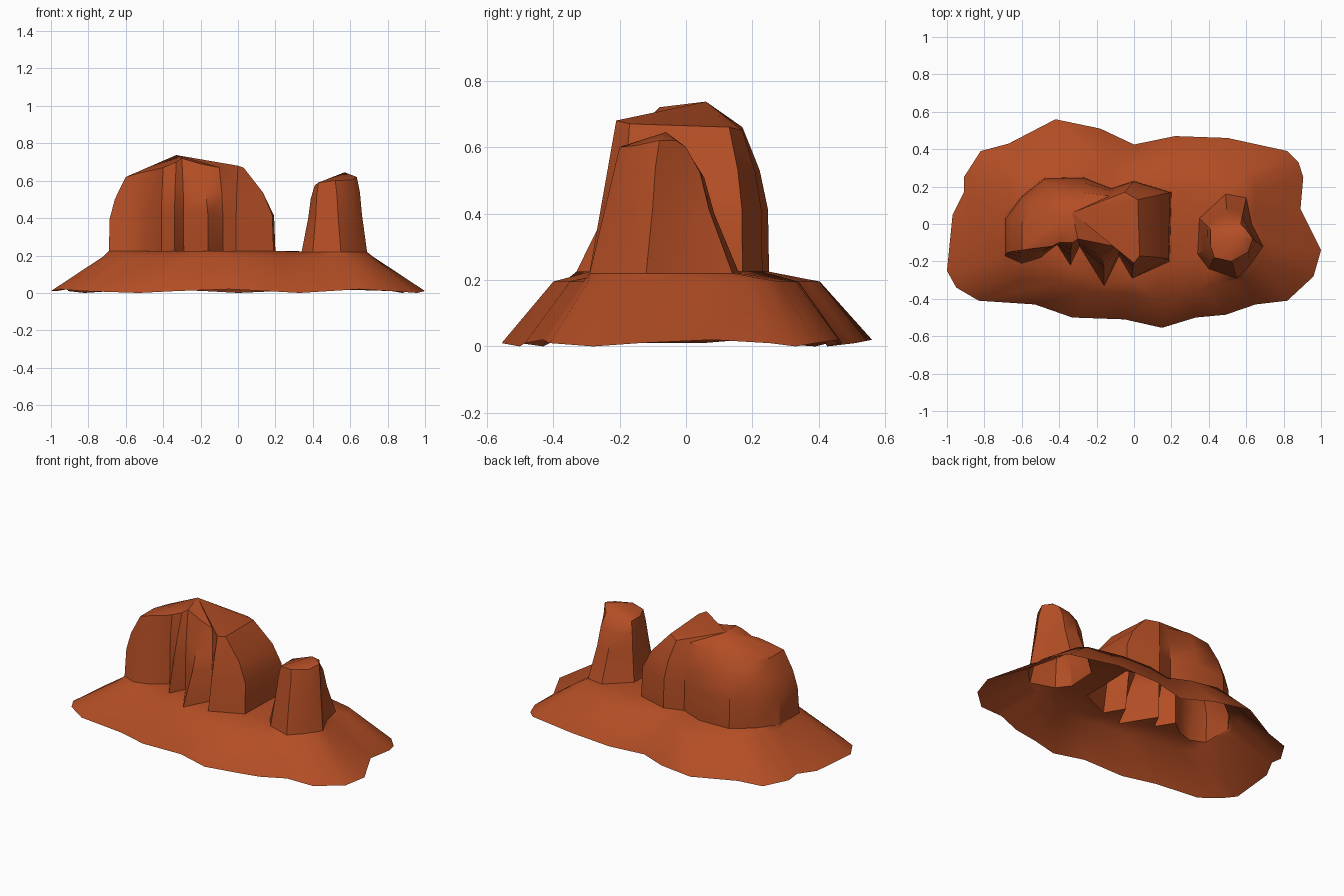
import bpy, bmesh, math

rock = bpy.data.materials.new("red_rock")
rock.diffuse_color = (0.45, 0.075, 0.018, 1)


def loft(bm, rings):
    """Skin counter-clockwise rings from bottom to top, return the vertex rings."""
    vr = [[bm.verts.new(p) for p in r] for r in rings]
    for a, b in zip(vr, vr[1:]):
        n = len(a)
        for i in range(n):
            j = (i + 1) % n
            bm.faces.new((a[i], a[j], b[j], b[i]))
    return vr


def finish(bm, name, angle):
    mesh = bpy.data.meshes.new(name)
    bm.to_mesh(mesh)
    bm.free()
    mesh.materials.append(rock)
    for p in mesh.polygons:
        p.use_smooth = True
    mesh.set_sharp_from_angle(angle=math.radians(angle))
    ob = bpy.data.objects.new(name, mesh)
    bpy.context.collection.objects.link(ob)


def tower(name, pts, foot_z, steps, apex):
    """Rock column: foot x, y -> crown x, y, z, with bulging rings between."""
    rings = []
    for t, f in [(0, 0)] + steps + [(1, 1)]:
        ring = []
        for x, y, u, v, z in pts:
            g = t if y < -0.15 else f      # front ribs run straight
            ring.append((x + (u - x) * f, y + (v - y) * g, foot_z + (z - foot_z) * t))
        rings.append(ring)
    bm = bmesh.new()
    top = loft(bm, rings)[-1]
    tip = bm.verts.new(apex)
    for i, v in enumerate(top):
        bm.faces.new((v, top[(i + 1) % len(top)], tip))
    finish(bm, name, 35)
    return rings[0]


# Wide fluted butte
butte_foot = tower("butte", [
    (-0.69, -0.17, -0.60, -0.14, 0.62), (-0.60, -0.21, -0.53, -0.13, 0.64),
    (-0.50, -0.18, -0.44, -0.12, 0.66), (-0.41, -0.11, -0.40, -0.10, 0.67),
    (-0.34, -0.22, -0.33, -0.10, 0.70), (-0.29, -0.12, -0.30, -0.08, 0.72),
    (-0.16, -0.33, -0.20, -0.10, 0.69), (-0.08, -0.17, -0.10, -0.12, 0.67),
    (-0.01, -0.29, 0.00, -0.21, 0.68), (0.19, -0.20, 0.03, -0.17, 0.67),
    (0.20, 0.17, 0.02, 0.13, 0.66), (0.00, 0.23, -0.05, 0.17, 0.65),
    (-0.12, 0.19, -0.13, 0.15, 0.65), (-0.27, 0.25, -0.28, 0.17, 0.66),
    (-0.48, 0.245, -0.43, 0.16, 0.65), (-0.60, 0.15, -0.55, 0.08, 0.63),
    (-0.69, 0.03, -0.60, 0.00, 0.62),
], 0.225, [(0.43, 0.04), (0.7, 0.35)], (-0.33, 0.06, 0.737))

# Narrow spire
spire_foot = tower("spire", [
    (0.34, -0.16, 0.41, -0.12, 0.575), (0.40, -0.24, 0.43, -0.18, 0.59),
    (0.55, -0.29, 0.52, -0.20, 0.60), (0.62, -0.22, 0.61, -0.15, 0.605),
    (0.69, -0.12, 0.635, -0.08, 0.62), (0.63, 0.00, 0.60, -0.03, 0.62),
    (0.60, 0.14, 0.57, 0.00, 0.60), (0.49, 0.16, 0.50, 0.01, 0.58),
    (0.35, 0.03, 0.41, -0.03, 0.575),
], 0.22, [(0.5, 0.5), (0.8, 0.7)], (0.57, -0.06, 0.645))

# Sloping skirt, open below, with a shelf filled around both feet
outline = [
    (-1, -0.25), (-0.95, -0.34), (-0.83, -0.41), (-0.53, -0.43), (-0.33, -0.50),
    (-0.05, -0.51), (0.15, -0.555), (0.33, -0.50), (0.49, -0.485), (0.65, -0.43),
    (0.82, -0.41), (0.96, -0.28), (1, -0.14), (0.89, 0.08), (0.905, 0.25),
    (0.88, 0.33), (0.82, 0.39), (0.50, 0.46), (0.22, 0.47), (0, 0.425),
    (-0.18, 0.51), (-0.42, 0.56), (-0.67, 0.43), (-0.82, 0.39), (-0.91, 0.25),
    (-0.91, 0.17), (-0.97, 0.05)]
bm = bmesh.new()
rim = [(x, y, 0.01 + 0.01 * math.sin(i * math.pi / 2)) for i, (x, y) in enumerate(outline)]
shelf = [(x * 0.72, y * 0.72, 0.195) for x, y in outline]
loops = [loft(bm, [rim, shelf])[1]]
loops += [[bm.verts.new(p) for p in foot] for foot in (butte_foot, spire_foot)]
edges = []
for lp in loops:
    for i, v in enumerate(lp):
        w = lp[(i + 1) % len(lp)]
        edges.append(bm.edges.get((v, w)) or bm.edges.new((v, w)))
fill = bmesh.ops.triangle_fill(bm, edges=edges, use_beauty=True, normal=(0, 0, 1))
for f in fill["geom"]:
    if isinstance(f, bmesh.types.BMFace):
        f.normal_update()
        if f.normal.z < 0:
            f.normal_flip()
finish(bm, "skirt", 50)
